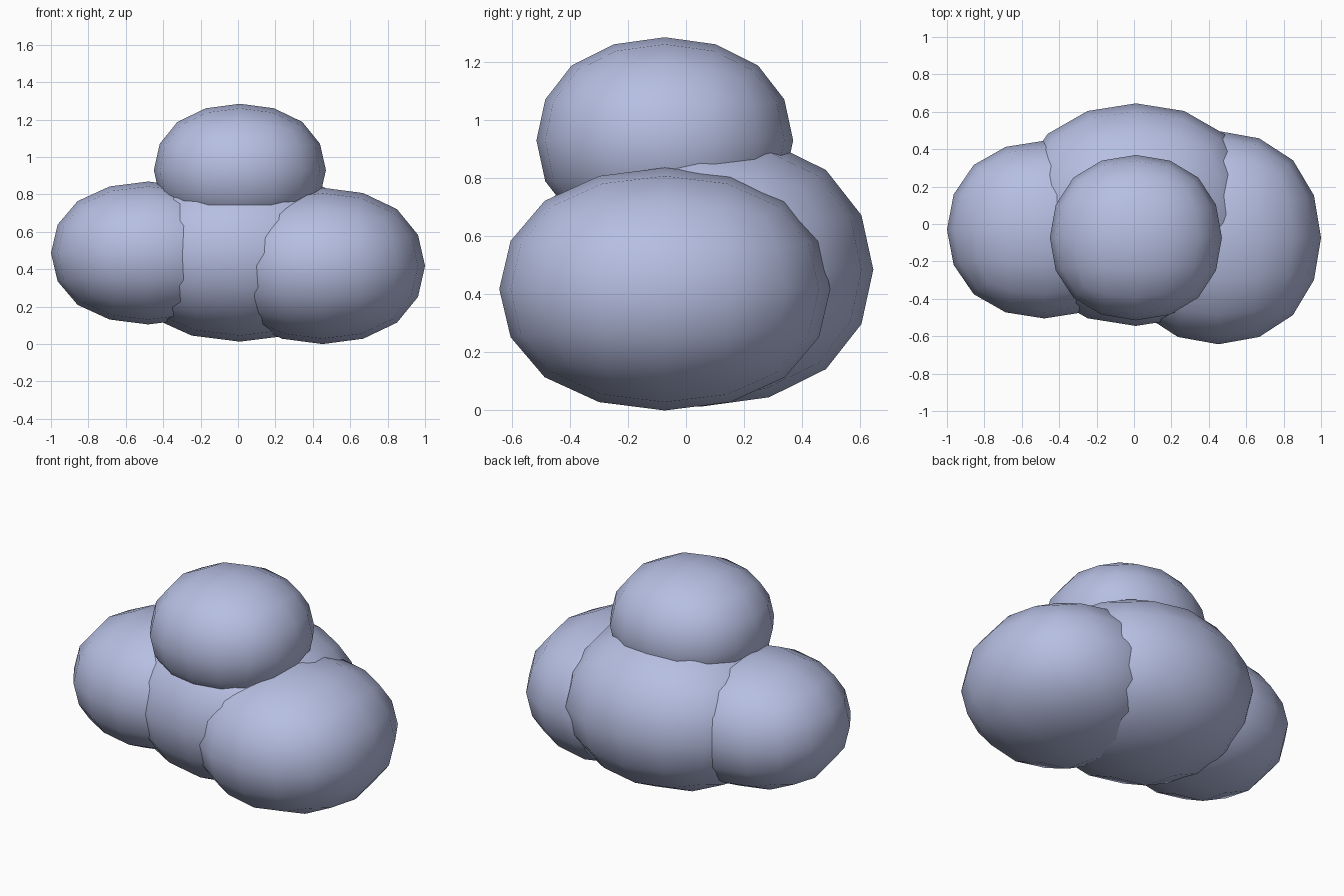
import bpy

if "Cube" in bpy.data.objects:
    bpy.data.objects.remove(bpy.data.objects["Cube"])

# one flat colour for the whole cloud
mat = bpy.data.materials.new("pale lilac blue")
mat.diffuse_color = (0.47, 0.52, 0.76, 1)
mat.use_nodes = True
mat.node_tree.nodes["Principled BSDF"].inputs["Base Color"].default_value = mat.diffuse_color


def puff(name, center, radii):
    """Subdivided cube stretched to the given half-sizes, smooth shaded."""
    bpy.ops.mesh.primitive_cube_add(size=2)
    ob = bpy.context.object
    ob.name = name
    sub = ob.modifiers.new("round", 'SUBSURF')
    sub.levels = sub.render_levels = 2
    bpy.ops.object.modifier_apply(modifier=sub.name)
    extent = max(v.co.z for v in ob.data.vertices)
    for v in ob.data.vertices:
        v.co = [c + a / extent * r for a, c, r in zip(v.co, center, radii)]
    bpy.ops.object.shade_smooth()
    ob.data.materials.append(mat)


# cloud puffs
puff("middle_puff", (0.01, 0.05, 0.485), (0.65, 0.595, 0.472))
puff("left_puff", (-0.48, -0.03, 0.487), (0.52, 0.475, 0.382))
puff("right_puff", (0.452, -0.073, 0.418), (0.548, 0.57, 0.418))
puff("top_puff", (0.01, -0.073, 0.93), (0.46, 0.442, 0.355))
